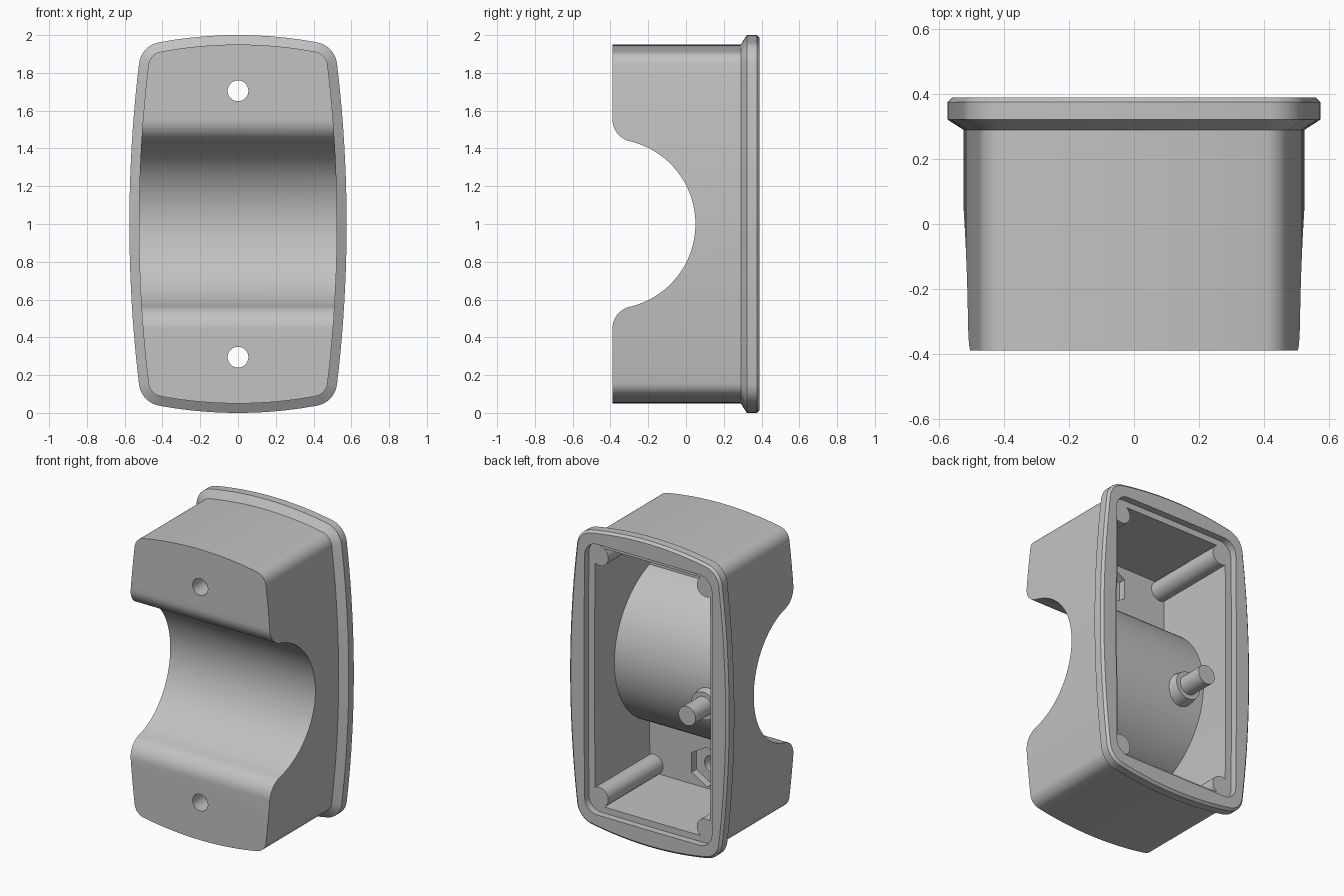
import bpy, bmesh
from math import sin, cos, pi, sqrt, atan2, hypot
from mathutils import Matrix

cube = bpy.data.objects.get("Cube")
if cube:
    bpy.data.objects.remove(cube)

grey = bpy.data.materials.new("light grey")
grey.use_nodes = True
GREY = (0.54, 0.54, 0.54, 1)
grey.diffuse_color = GREY
next(n for n in grey.node_tree.nodes if n.type == 'BSDF_PRINCIPLED').inputs["Base Color"].default_value = GREY


def finish(name, bm):
    bmesh.ops.recalc_face_normals(bm, faces=bm.faces)
    mesh = bpy.data.meshes.new(name)
    bm.to_mesh(mesh)
    bm.free()
    mesh.materials.append(grey)
    obj = bpy.data.objects.new(name, mesh)
    bpy.context.collection.objects.link(obj)
    return obj


def arc(cx, cz, r, start, end, n):
    return [(cx + r * cos(start + (end - start) * i / n),
             cz + r * sin(start + (end - start) * i / n)) for i in range(n + 1)]


def barrel(a, b, side_r, top_r, r, n=10):
    """Rounded rectangle with bulging sides, centred on the origin."""
    sx, tz = a - side_r, b - top_r
    x, z = a - r, b - r
    for _ in range(60):
        x = sx + sqrt((side_r - r) ** 2 - z * z)
        z = tz + sqrt((top_r - r) ** 2 - x * x)
    t1, t2 = atan2(z, x - sx), atan2(z - tz, x)
    quarter = (arc(sx, 0, side_r, 0, t1, n) + arc(x, z, r, t1, t2, n)[1:]
               + arc(0, tz, top_r, t2, pi / 2, n)[1:])
    left = [(-u, v) for u, v in quarter[-2::-1]]
    upper = quarter + left
    return upper + [(u, -v) for u, v in upper[-2:0:-1]]


def loft(name, sections):
    """Skin equal outlines, each given as (y, outline)."""
    bm = bmesh.new()
    rings = [[bm.verts.new((x, y, z + 1)) for x, z in pts] for y, pts in sections]
    for p, q in zip(rings, rings[1:]):
        for i in range(len(p)):
            j = (i + 1) % len(p)
            bm.faces.new((p[i], p[j], q[j], q[i]))
    bm.faces.new(rings[0])
    bm.faces.new(rings[-1])
    return finish(name, bm)


def rod(name, x, z, r, y0, y1, sides=32, r_end=None):
    """Rod along y from y0 to y1."""
    bm = bmesh.new()
    spin = Matrix.Rotation(-pi / 2, 4, 'X')
    place = Matrix.Translation((x, (y0 + y1) / 2, z)) @ spin
    bmesh.ops.create_cone(bm, cap_ends=True, segments=sides, radius1=r,
                          radius2=r_end or r, depth=y1 - y0, matrix=place)
    return finish(name, bm)


def extrude_x(name, profile, half):
    bm = bmesh.new()
    ends = [[bm.verts.new((x, y, z)) for y, z in profile] for x in (-half, half)]
    for i in range(len(profile)):
        j = (i + 1) % len(profile)
        bm.faces.new((ends[0][i], ends[0][j], ends[1][j], ends[1][i]))
    for e in ends:
        bm.faces.new(e)
    return finish(name, bm)


def cut(target, cutter):
    cutter.hide_render = True
    mod = target.modifiers.new("cut", 'BOOLEAN')
    mod.operation = 'DIFFERENCE'
    mod.solver = 'EXACT'
    mod.object = cutter
    bpy.context.view_layer.objects.active = target
    bpy.ops.object.modifier_apply(modifier=mod.name)
    bpy.data.objects.remove(cutter)


# Housing with chamfered back flange
def shell(inset):
    return barrel(0.575 - inset, 1 - inset, 7.1 - inset, 2.3 - inset, 0.13 - inset)


housing = loft("housing", [(-0.39, shell(0.05)), (0.29, shell(0.05)), (0.322, shell(0)),
                           (0.375, shell(0)), (0.39, shell(0.015))])

# Round saddle across the front, with rounded lips
SADDLE_Y, SADDLE_R, LIP = -0.40, 0.45, 0.12
lip_y = -0.39 + LIP
lip_z = sqrt((SADDLE_R + LIP) ** 2 - (lip_y - SADDLE_Y) ** 2)
a = atan2(lip_z, lip_y - SADDLE_Y)
upper_lip = arc(lip_y, 1 + lip_z, LIP, pi, pi + a, 10)
lower_lip = [(y, 2 - z) for y, z in reversed(upper_lip)]
saddle = ([(-0.6, 1 + lip_z)] + upper_lip + arc(SADDLE_Y, 1, SADDLE_R, a, -a, 48)[1:-1]
          + lower_lip + [(-0.6, 1 - lip_z)])
cut(housing, extrude_x("saddle_cutter", saddle, 0.8))

# Hollow inside, keeping a wall behind the saddle
FLOOR, LEDGE = -0.22, 0.345
hollow = loft("hollow_cutter", [(FLOOR, barrel(0.42, 0.845, 60, 60, 0.06)),
                                (LEDGE, barrel(0.42, 0.845, 60, 60, 0.06)),
                                (LEDGE, barrel(0.465, 0.885, 60, 60, 0.09)),
                                (0.45, barrel(0.465, 0.885, 60, 60, 0.09))])
cut(hollow, extrude_x("wall_cutter", arc(SADDLE_Y, 1, 0.54, 0, 2 * pi, 96)[:-1], 0.8))
cut(housing, hollow)

# Screw holes with hexagonal nut pockets
for z in (0.295, 1.705):
    cut(housing, rod("hole_cutter", 0, z, 0.055, -0.5, 0))
    cut(housing, rod("pocket_cutter", 0, z, 0.13, FLOOR - 0.05, FLOOR + 0.05, sides=6))

# Corner posts
parts = [housing]
for x, side in ((0.385, "left"), (-0.385, "right")):
    for z, level in ((0.21, "lower"), (1.79, "upper")):
        parts.append(rod(f"{level}_{side}_post", x, z, 0.065, FLOOR - 0.03, LEDGE + 0.001))

# Peg with flared collar behind the saddle wall
parts.append(rod("peg", -0.26, 0.92, 0.062, 0.08, 0.36))
parts.append(rod("peg_collar", -0.26, 0.92, 0.105, 0.1, 0.19, r_end=0.09))

bpy.ops.object.select_all(action='DESELECT')
for p in parts:
    p.select_set(True)
bpy.context.view_layer.objects.active = housing
bpy.ops.object.shade_smooth_by_angle(angle=pi / 6)
